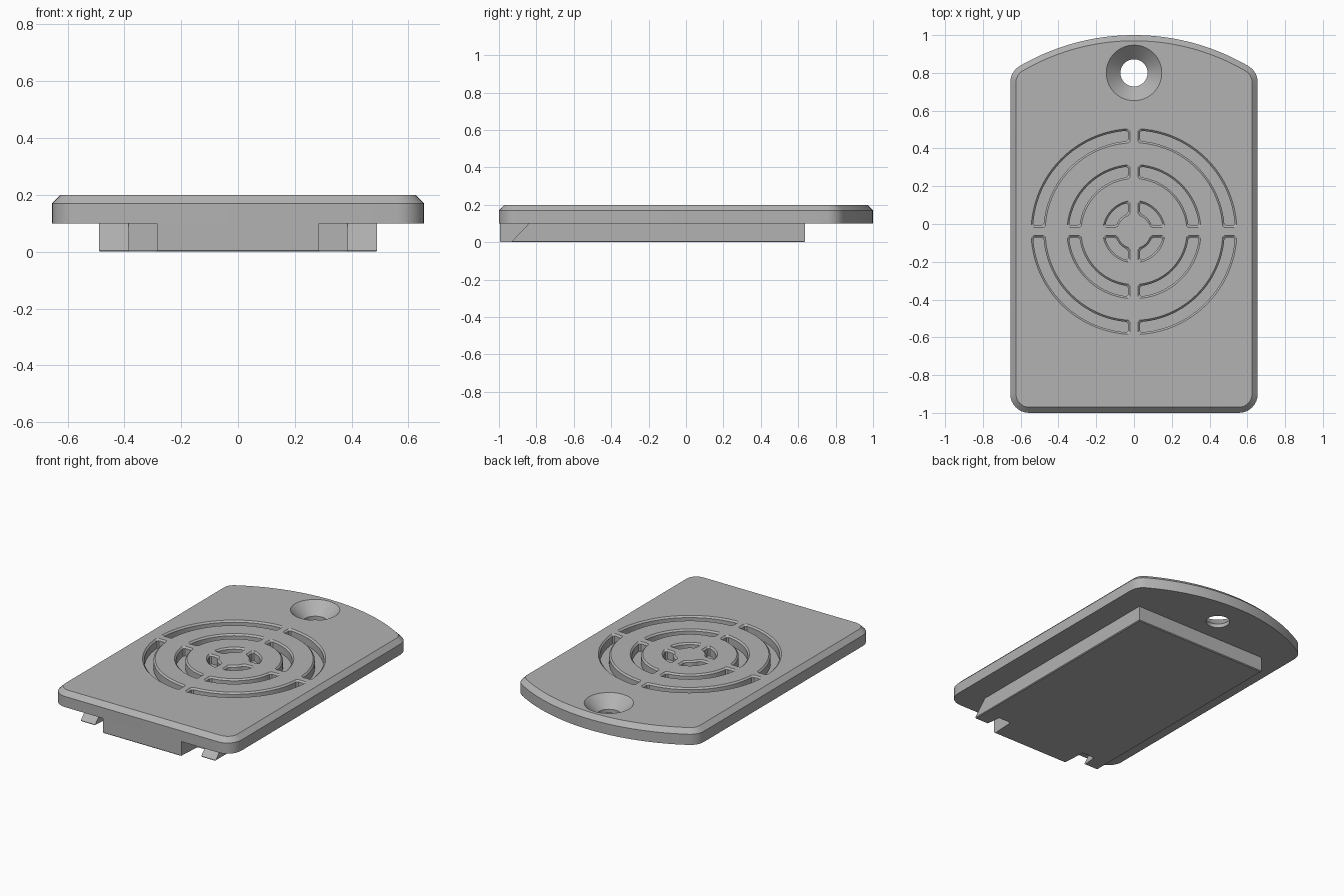
import bpy
import bmesh
from math import sin, cos, pi, asin, sqrt, radians

cube = bpy.data.objects.get("Cube")
if cube:
    bpy.data.objects.remove(cube, do_unlink=True)

grey = bpy.data.materials.new("light grey plastic")
grey.use_nodes = True
colour = (0.45, 0.45, 0.45, 1)
grey.diffuse_color = colour
grey.node_tree.nodes["Principled BSDF"].inputs["Base Color"].default_value = colour

HALF_W, TOP, BASE, CHAMFER = 0.655, 0.2, 0.1, 0.03


def arc(cx, cy, r, a0, a1, n):
    return [(cx + r * cos(a0 + (a1 - a0) * i / n), cy + r * sin(a0 + (a1 - a0) * i / n))
            for i in range(n + 1)]


def loft(bm, layers):
    """Join stacked outlines of equal length and cap both ends."""
    rings = [[bm.verts.new((x, y, z)) for x, y in pts] for pts, z in layers]
    n = len(rings[0])
    for low, high in zip(rings, rings[1:]):
        for i in range(n):
            j = (i + 1) % n
            bm.faces.new((low[i], low[j], high[j], high[i]))
    bm.faces.new(rings[0][::-1])
    bm.faces.new(rings[-1])


def make_object(name, bm):
    bmesh.ops.recalc_face_normals(bm, faces=bm.faces)
    mesh = bpy.data.meshes.new(name)
    bm.to_mesh(mesh)
    bm.free()
    mesh.materials.append(grey)
    obj = bpy.data.objects.new(name, mesh)
    bpy.context.collection.objects.link(obj)
    return obj


def plate_outline(inset):
    """Rounded rectangle whose back edge is a wide bow."""
    r, bow = 0.1, 1.2
    cx = HALF_W - r
    cy = 1 - bow + sqrt((bow - r) ** 2 - cx ** 2)
    a = pi / 2 - asin(cx / (bow - r))
    r_in = r - inset
    pts = arc(cx, r - 1, r_in, -pi / 2, 0, 8)
    pts += arc(cx, cy, r_in, 0, a, 6)
    pts += arc(0, 1 - bow, bow - inset, a, pi - a, 40)[1:-1]
    pts += arc(-cx, cy, r_in, pi - a, pi, 6)
    pts += arc(-cx, r - 1, r_in, pi, 1.5 * pi, 8)
    return pts


def slot_outline(r_in, r_out, inset, turn):
    """Quarter ring with clipped corners, turned in quarter steps."""
    gap, cy, clip = 0.021 + inset, -0.04, 0.01
    pts = []
    for r, sign in ((r_out - inset, 1), (r_in + inset, -1)):
        a = asin((gap + clip) / r)
        side = arc(0, 0, r, a, pi / 2 - a, 24)
        mid = r - sign * clip
        along = sqrt(mid * mid - gap * gap)
        side = [(along, gap)] + side + [(gap, along)]
        pts += side[::sign]
    c, s = round(cos(turn * pi / 2)), round(sin(turn * pi / 2))
    return [(x * c - y * s, x * s + y * c + cy) for x, y in pts]


# Face plate with a chamfered rim
bm = bmesh.new()
loft(bm, [(plate_outline(0), BASE), (plate_outline(0), TOP - CHAMFER),
          (plate_outline(CHAMFER), TOP)])
plate = make_object("face_plate", bm)

# Cutter: three rings of blind grille slots and a countersunk hole
bm = bmesh.new()
edge = 0.01
for r_in, r_out in ((0.09, 0.165), (0.28, 0.355), (0.47, 0.545)):
    for turn in range(4):
        loft(bm, [(slot_outline(r_in, r_out, inset, turn), z) for inset, z in
                  ((edge, 0.14), (edge, TOP - edge), (-edge / 2, TOP + edge / 2))])
loft(bm, [(arc(0, 0.8, r, 0, 2 * pi, 64)[:-1], z) for r, z in
          ((0.072, 0.05), (0.072, 0.125), (0.157, 0.21))])
cutter = make_object("grille_cutter", bm)
cutter.hide_render = True

cut = plate.modifiers.new("grille", "BOOLEAN")
cut.operation = "DIFFERENCE"
cut.solver = "EXACT"
cut.object = cutter
bpy.ops.object.select_all(action="DESELECT")
bpy.context.view_layer.objects.active = plate
plate.select_set(True)
bpy.ops.object.modifier_apply(modifier=cut.name)
bpy.data.objects.remove(cutter, do_unlink=True)
bpy.ops.object.shade_smooth_by_angle(angle=radians(20))


# Rear block with a centre tongue, two notches and two sloped clips
def block_outline(clip_y):
    half = [(0.285, -0.995), (0.285, -0.83), (0.385, -0.83),
            (0.385, clip_y), (0.49, clip_y), (0.49, 0.635)]
    return half + [(-x, y) for x, y in reversed(half)]


bm = bmesh.new()
loft(bm, [(block_outline(-0.935), 0), (block_outline(-0.84), BASE)])
rim = [e for e in bm.edges if all(v.co.z < 0.001 for v in e.verts)]
bmesh.ops.bevel(bm, geom=rim, offset=0.005, segments=1, affect="EDGES")
make_object("rear_block", bm)
